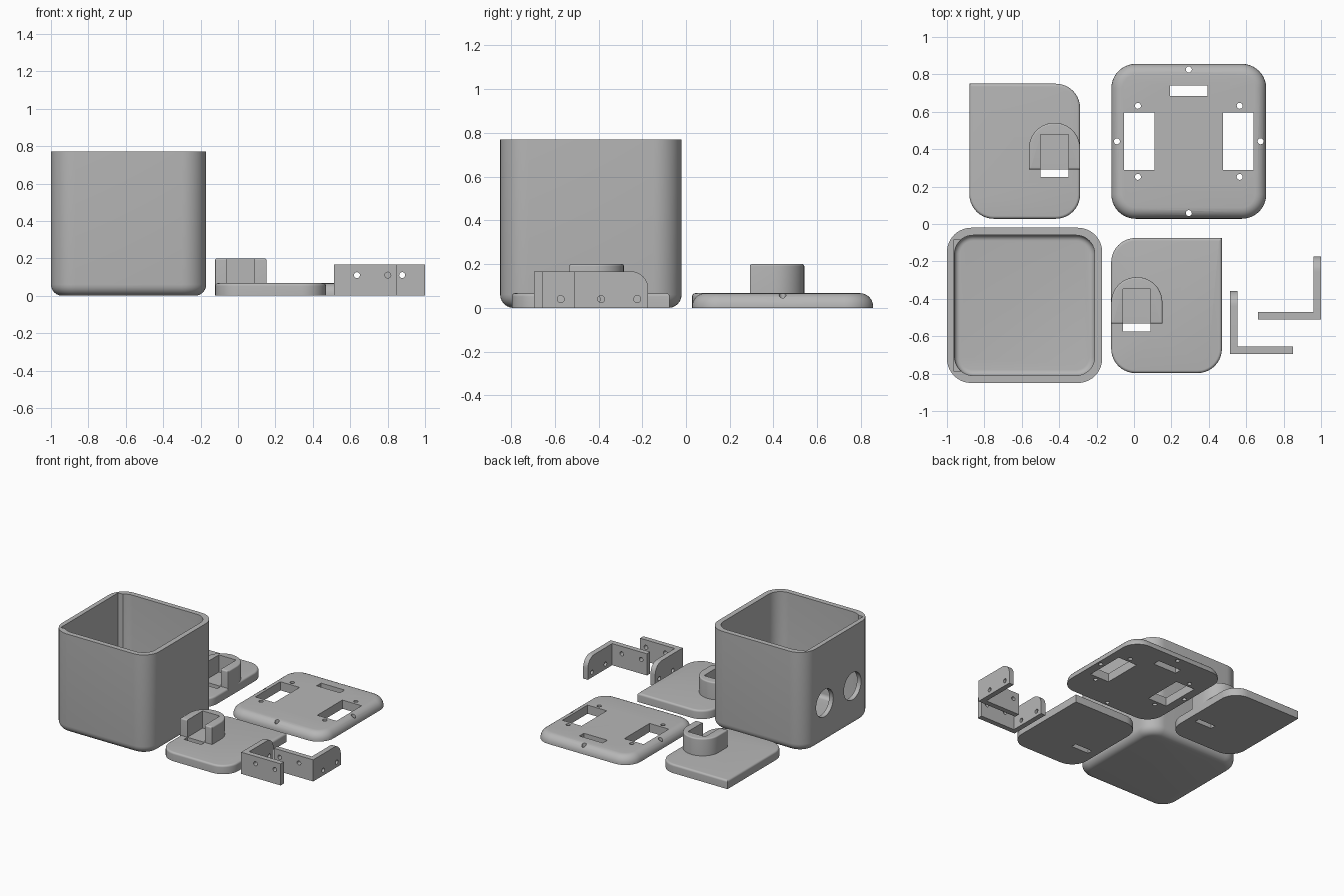
import bpy, bmesh, math
from mathutils import Matrix

if "Cube" in bpy.data.objects:
    bpy.data.objects.remove(bpy.data.objects["Cube"], do_unlink=True)

grey = bpy.data.materials.new("plain_grey")
grey.use_nodes = True
colour = (0.47, 0.47, 0.47, 1)
grey.diffuse_color = colour
grey.node_tree.nodes["Principled BSDF"].inputs["Base Color"].default_value = colour

T = 0.04          # wall thickness
PLATE = 0.067     # plate thickness
HOLE = 0.016      # screw hole radius


def outline(x0, x1, y0, y1, radii, inset=0, steps=10):
    """Rounded rectangle; radii run right-back, left-back, left-front, right-front."""
    points = []
    signs = ((1, 1), (-1, 1), (-1, -1), (1, -1))
    for k, ((sx, sy), r) in enumerate(zip(signs, radii)):
        r = max(r - inset, 0.002)
        cx = (x1 - inset - r) if sx > 0 else (x0 + inset + r)
        cy = (y1 - inset - r) if sy > 0 else (y0 + inset + r)
        for i in range(steps + 1):
            a = math.pi / 2 * (k + i / steps)
            points.append((cx + r * math.cos(a), cy + r * math.sin(a)))
    return points


def finish(name, bm):
    bmesh.ops.recalc_face_normals(bm, faces=bm.faces)
    mesh = bpy.data.meshes.new(name)
    bm.to_mesh(mesh)
    bm.free()
    mesh.materials.append(grey)
    obj = bpy.data.objects.new(name, mesh)
    bpy.context.collection.objects.link(obj)
    return obj


def slab(name, x0, x1, y0, y1, z0, z1, radii, top=0, bottom=0, steps=6):
    """Rounded slab with optional fillets round its top and bottom edges."""
    arc = [math.pi / 2 * i / steps for i in range(steps + 1)]
    layers = [(bottom * (1 - math.sin(a)), z0 + bottom * (1 - math.cos(a)))
              for a in (arc if bottom else arc[-1:])]
    layers += [(top * (1 - math.cos(a)), z1 - top * (1 - math.sin(a)))
               for a in (arc if top else arc[:1])]
    bm = bmesh.new()
    rings = [[bm.verts.new((x, y, z)) for x, y in outline(x0, x1, y0, y1, radii, d)]
             for d, z in layers]
    n = len(rings[0])
    for low, high in zip(rings, rings[1:]):
        for i in range(n):
            j = (i + 1) % n
            bm.faces.new((low[i], low[j], high[j], high[i]))
    bm.faces.new(rings[0][::-1])
    bm.faces.new(rings[-1])
    return finish(name, bm)


def block(x0, x1, y0, y1, z0, z1):
    bm = bmesh.new()
    size = Matrix.Diagonal((x1 - x0, y1 - y0, z1 - z0, 1))
    middle = Matrix.Translation(((x0 + x1) / 2, (y0 + y1) / 2, (z0 + z1) / 2))
    bmesh.ops.create_cube(bm, size=1, matrix=middle @ size)
    return finish("block", bm)


def rod(centre, r, length, axis="Z", sides=20):
    turn = {"X": Matrix.Rotation(math.pi / 2, 4, "Y"),
            "Y": Matrix.Rotation(math.pi / 2, 4, "X"), "Z": Matrix()}[axis]
    bm = bmesh.new()
    bmesh.ops.create_cone(bm, cap_ends=True, segments=sides, radius1=r, radius2=r,
                          depth=length, matrix=Matrix.Translation(centre) @ turn)
    return finish("rod", bm)


def apply(obj, tool, operation="DIFFERENCE"):
    mod = obj.modifiers.new("join", "BOOLEAN")
    mod.operation, mod.solver, mod.object = operation, "EXACT", tool
    bpy.ops.object.select_all(action="DESELECT")
    bpy.context.view_layer.objects.active = obj
    obj.select_set(True)
    bpy.ops.object.modifier_apply(modifier=mod.name)
    bpy.data.objects.remove(tool, do_unlink=True)


def smooth(obj):
    bpy.ops.object.select_all(action="DESELECT")
    bpy.context.view_layer.objects.active = obj
    obj.select_set(True)
    bpy.ops.object.shade_smooth_by_angle(angle=math.radians(30))


# Open box with a flat recess and two round windows in its -x wall
box = slab("open_box", -1, -0.17, -0.85, -0.02, 0, 0.77, [0.13] * 4, bottom=0.06)
apply(box, slab("cavity", -1 + T, -0.17 - T, -0.85 + T, -0.02 - T, T, 1, [0.1] * 4,
                bottom=0.03))
apply(box, block(-0.965, -0.9, -0.785, -0.085, 0.07, 1))
for y in (-0.265, -0.605):
    apply(box, rod((-1, y, 0.31), 0.105, 0.2, "X", 40))
smooth(box)

# Lid with two large windows, a slot and screw holes
cx, cy = 0.293, 0.442
lid = slab("lid", cx - 0.414, cx + 0.414, cy - 0.414, cy + 0.414, 0, PLATE,
           [0.13] * 4, top=0.06)
apply(lid, block(cx - 0.1, cx + 0.1, 0.685, 0.74, -1, 1))
for side in (-1, 1):
    x = cx + side * 0.265
    apply(lid, block(x - 0.082, x + 0.082, 0.288, 0.595, -1, 1))
    apply(lid, rod((cx + side * 0.384, cy, 0), HOLE, 1))
    apply(lid, rod((cx, cy + side * 0.384, 0), HOLE, 1))
    for end in (-1, 1):
        apply(lid, rod((cx + side * 0.272, cy + end * 0.19, 0), HOLE, 1))
smooth(lid)


# Mirrored base plates, each with a U-shaped holder on its inner edge
def base_plate(name, edge, s, y0):
    def span(a, b):
        return sorted((edge + s * a, edge + s * b))
    r = 0.13
    radii = [r, 0, r, r] if s < 0 else [0, r, r, r]
    plate = slab(name + "_plate", *span(0, 0.592), y0, y0 + 0.722, 0, PLATE, radii, top=0.015)
    apply(plate, block(*span(0.063, 0.211), y0 + 0.222, y0 + 0.264, -1, 1))
    holder = slab(name + "_holder", *span(0, 0.274), y0 + 0.264, y0 + 0.513, PLATE - 0.02,
                  0.2, [0.136, 0.136, 0, 0], top=0.01)
    apply(holder, block(*span(0.063, 0.211), y0, y0 + 0.45, 0, 1))
    smooth(plate)
    smooth(holder)


base_plate("right", -0.288, -1, 0.028)
base_plate("left", -0.122, 1, -0.797)


# Mirrored angle brackets; the side arm has one rounded upper corner
def bracket(name, corner, s, y0):
    h, length, r = 0.167, 0.337, 0.08
    x0, x1 = sorted((corner, corner + s * length))
    obj = block(x0, x1, y0, y0 + T, 0, h)
    obj.name = name
    profile = [(y0, 0), (y0 + length, 0)]
    for i in range(11):
        a = math.pi / 2 * i / 10
        profile.append((y0 + length - r + r * math.cos(a), h - r + r * math.sin(a)))
    profile.append((y0, h))
    bm = bmesh.new()
    face = bm.faces.new([bm.verts.new((corner, y, z)) for y, z in profile])
    grown = bmesh.ops.extrude_face_region(bm, geom=[face])["geom"]
    bmesh.ops.translate(bm, vec=(s * T, 0, 0),
                        verts=[v for v in grown if isinstance(v, bmesh.types.BMVert)])
    apply(obj, finish("arm", bm), "UNION")
    for d in (0.122, 0.287):
        apply(obj, rod((corner + s * d, y0, 0.11), HOLE, 0.2, "Y"))
        apply(obj, rod((corner, y0 + d, 0.04), HOLE, 0.2, "X"))
    smooth(obj)


bracket("front_bracket", 0.514, 1, -0.695)
bracket("rear_bracket", 1.0, -1, -0.51)
